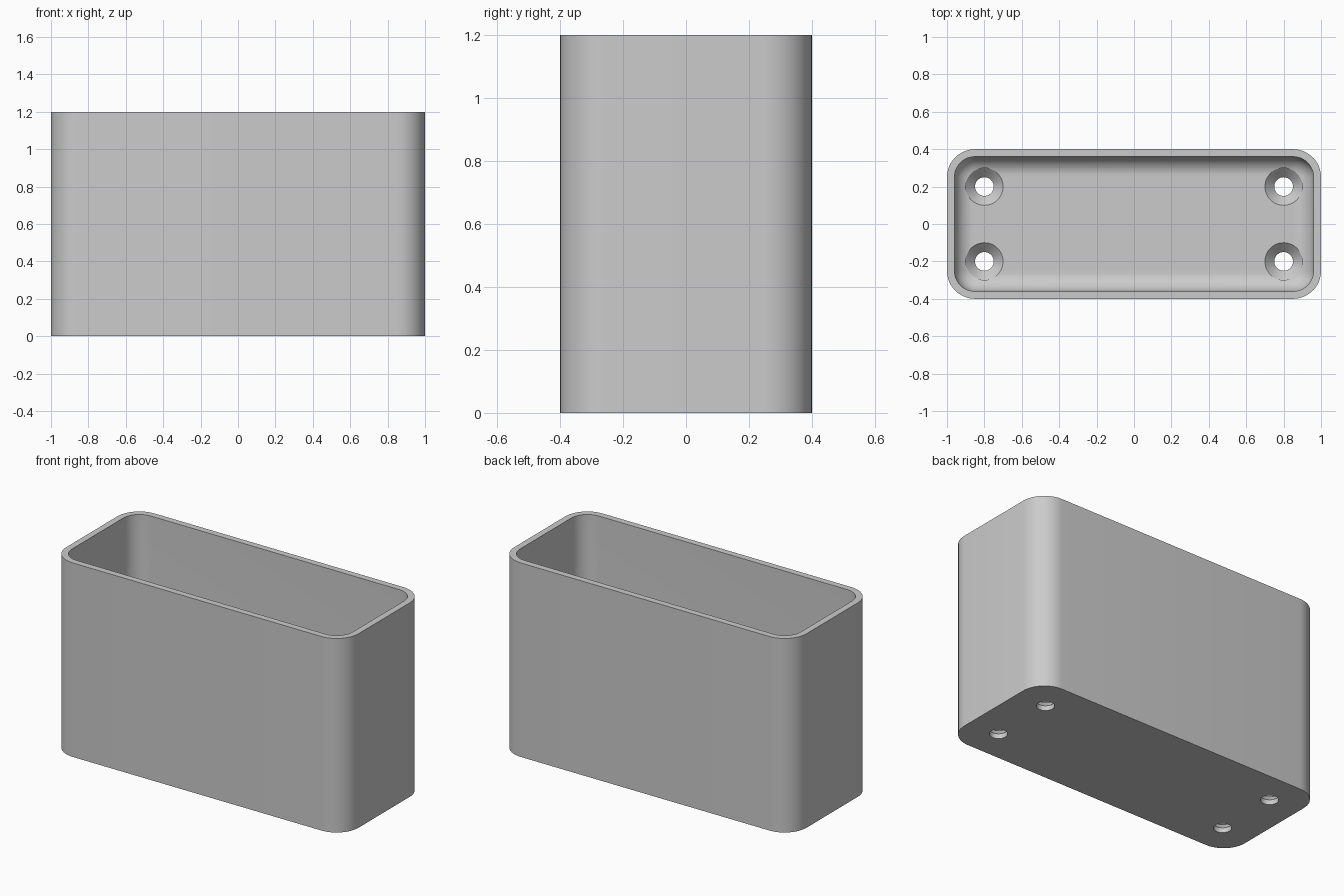
import bpy, bmesh
from math import pi, sin, cos

cube = bpy.data.objects.get("Cube")
if cube:
    bpy.data.objects.remove(cube, do_unlink=True)

LENGTH, DEPTH, HEIGHT = 2.0, 0.8, 1.2
WALL, FLOOR = 0.04, 0.08
CORNER, FILLET = 0.15, 0.10
STEPS = 12

grey = bpy.data.materials.new("light_grey")
grey.use_nodes = True
grey.diffuse_color = (0.6, 0.6, 0.6, 1)
grey.node_tree.nodes["Principled BSDF"].inputs["Base Color"].default_value = (0.6, 0.6, 0.6, 1)


def rounded_ring(inset, z):
    """Rounded rectangle, moved inwards by inset."""
    r = CORNER - inset
    cx, cy = LENGTH / 2 - CORNER, DEPTH / 2 - CORNER
    points = []
    for i, (sx, sy) in enumerate([(1, 1), (-1, 1), (-1, -1), (1, -1)]):
        for k in range(STEPS + 1):
            a = (i + k / STEPS) * pi / 2
            points.append((sx * cx + r * cos(a), sy * cy + r * sin(a), z))
    return points


def circle_ring(x, y, r, z, n=48):
    return [(x + r * cos(2 * pi * k / n), y + r * sin(2 * pi * k / n), z) for k in range(n)]


def loft(name, rings):
    """Skin a list of rings and cap both ends."""
    bm = bmesh.new()
    loops = [[bm.verts.new(p) for p in ring] for ring in rings]
    for a, b in zip(loops, loops[1:]):
        n = len(a)
        for k in range(n):
            j = (k + 1) % n
            bm.faces.new((a[k], a[j], b[j], b[k]))
    bm.faces.new(loops[0][::-1])
    bm.faces.new(loops[-1])
    bmesh.ops.recalc_face_normals(bm, faces=bm.faces)
    mesh = bpy.data.meshes.new(name)
    bm.to_mesh(mesh)
    bm.free()
    mesh.materials.append(grey)
    obj = bpy.data.objects.new(name, mesh)
    bpy.context.collection.objects.link(obj)
    return obj


# Box: outside wall, rim, inside wall, then the rounded floor edge
rings = [rounded_ring(0, 0), rounded_ring(0, HEIGHT), rounded_ring(WALL, HEIGHT)]
for k in range(STEPS + 1):
    a = k / STEPS * pi / 2
    rings.append(rounded_ring(WALL + FILLET * (1 - cos(a)), FLOOR + FILLET * (1 - sin(a))))
box = loft("box", rings)

# Countersunk screw holes through the floor
bpy.context.view_layer.objects.active = box
for x in (-0.8, 0.8):
    for y in (-0.2, 0.2):
        profile = [(0.05, -0.1), (0.05, 0.03), (0.1, FLOOR), (0.1, 0.25)]
        cutter = loft("hole_cutter", [circle_ring(x, y, r, z) for r, z in profile])
        cutter.hide_render = True
        mod = box.modifiers.new("screw_hole", "BOOLEAN")
        mod.operation = "DIFFERENCE"
        mod.solver = "EXACT"
        mod.object = cutter
        bpy.ops.object.modifier_apply(modifier=mod.name)
        bpy.data.objects.remove(cutter, do_unlink=True)

# Smooth rounded surfaces, sharp rim and hole edges
for obj in bpy.context.selected_objects:
    obj.select_set(False)
box.select_set(True)
bpy.ops.object.shade_smooth_by_angle(angle=pi / 6)
